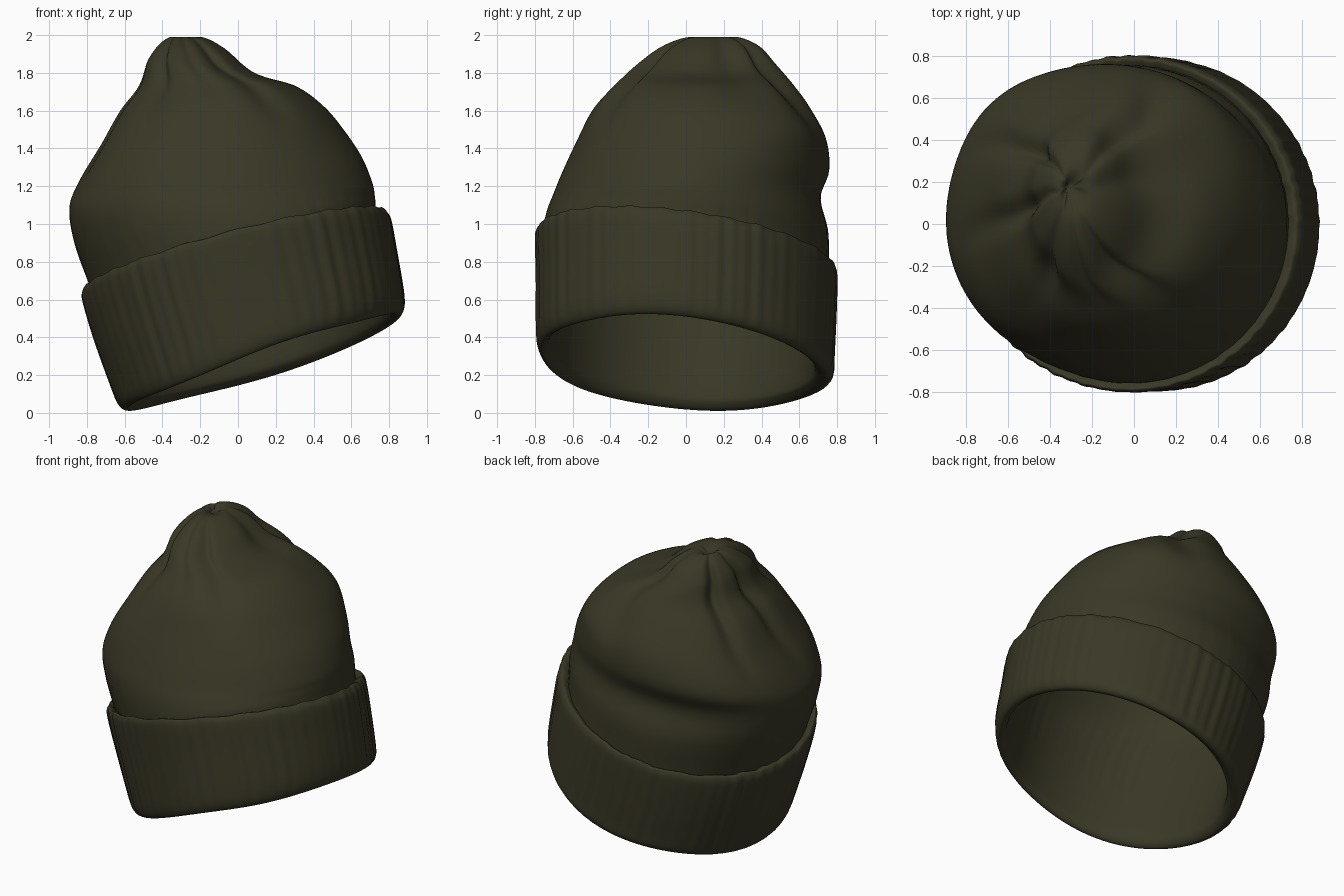
import bpy, bmesh
from math import sin, cos, pi, exp, radians

if "Cube" in bpy.data.objects:
    bpy.data.objects.remove(bpy.data.objects["Cube"], do_unlink=True)

wool = bpy.data.materials.new("dark olive wool")
wool.use_nodes = True
wool.diffuse_color = (0.042, 0.039, 0.019, 1)
bsdf = wool.node_tree.nodes["Principled BSDF"]
bsdf.inputs["Base Color"].default_value = wool.diffuse_color
bsdf.inputs["Roughness"].default_value = 0.9


def catmull(sections, steps):
    """Smoothly resample a list of section tuples; yields (position, section)."""
    last = len(sections) - 1
    for i in range(last):
        p = [sections[min(max(k, 0), last)] for k in (i - 1, i, i + 1, i + 2)]
        for s in range(steps):
            t = s / steps
            yield i + t, [b + 0.5 * t * (c - a + t * (2 * a - 5 * b + 4 * c - d
                          + t * (3 * (b - c) + d - a))) for a, b, c, d in zip(*p)]
    yield last, sections[-1]


def loft(name, sections, sides, steps, shape, cap_start=False, cap_end=False):
    """Skin tilted elliptical sections: (cx, cy, cz, rx, ry, slope x, slope y)."""
    bm = bmesh.new()
    rings = []
    for v, (cx, cy, cz, rx, ry, sx, sy) in catmull(sections, steps):
        ring = []
        for j in range(sides):
            a = 2 * pi * j / sides
            k, lift = shape(a, v)
            x, y = rx * k * cos(a), ry * k * sin(a)
            ring.append(bm.verts.new((cx + x, cy + y, cz + sx * x + sy * y + lift)))
        rings.append(ring)
    for low, high in zip(rings, rings[1:]):
        for j in range(sides):
            n = (j + 1) % sides
            bm.faces.new((low[j], low[n], high[n], high[j]))
    if cap_start:
        bm.faces.new(rings[0][::-1])
    if cap_end:
        bm.faces.new(rings[-1])
    mesh = bpy.data.meshes.new(name)
    bm.to_mesh(mesh)
    bm.free()
    mesh.materials.append(wool)
    for f in mesh.polygons:
        f.use_smooth = True
    obj = bpy.data.objects.new(name, mesh)
    bpy.context.collection.objects.link(obj)


def bell(x, width):
    return exp(-(x / width) ** 2)


def bump(a, degrees, width):
    return bell((a - radians(degrees) + pi) % (2 * pi) - pi, width)


def ramp(v, start, end):
    t = min(max((v - start) / (end - start), 0), 1)
    return t * t * (3 - 2 * t)


def ribs(a):
    return (sin(61 * a + 2 * sin(3 * a)) + 0.6 * sin(37 * a + 1)) * (0.6 + 0.4 * sin(5 * a))


# Crown, gathered into folds at an off-centre peak
CROWN = [
    (-0.01, 0, 0.80, 0.75, 0.755, 0.26, -0.13),
    (-0.03, 0, 0.88, 0.76, 0.755, 0.25, -0.13),
    (-0.07, 0.01, 1.02, 0.795, 0.745, 0.15, -0.07),
    (-0.09, 0.01, 1.15, 0.80, 0.715, 0.09, 0),
    (-0.095, 0.05, 1.29, 0.745, 0.695, 0.10, 0),
    (-0.08, 0.085, 1.46, 0.635, 0.645, 0.06, 0),
    (-0.09, 0.085, 1.615, 0.525, 0.56, 0.03, 0),
    (-0.115, 0.095, 1.735, 0.40, 0.46, 0, 0),
    (-0.20, 0.105, 1.84, 0.27, 0.36, -0.12, 0),
    (-0.245, 0.13, 1.94, 0.17, 0.25, -0.05, 0),
    (-0.275, 0.145, 1.99, 0.08, 0.12, 0, 0),
    (-0.30, 0.17, 1.96, 0.02, 0.02, 0, 0),
]
# Fold creases: direction in degrees, depth, angular width, section where they begin
CREASES = [(180, 0.15, 0.11, 3.5), (145, 0.15, 0.10, 3.5), (62, 0.18, 0.20, 4), (22, 0.24, 0.32, 5.3),
           (-65, 0.18, 0.18, 4.5), (-98, 0.09, 0.12, 5.5), (-138, 0.13, 0.13, 4.5)]
# Full shoulders: direction in degrees, height, angular width, section, spread
SHOULDERS = [(225, 0.085, 0.5, 4.9, 1.3), (138, 0.075, 0.45, 4.3, 1.8), (45, 0.03, 0.5, 5.5, 1)]


def crown_shape(a, v):
    k = 1 + 0.04 * ramp(v, 4, 8)
    for angle, depth, width, start in CREASES:
        k -= depth * bump(a + 0.05 * (v - 8), angle, width) * ramp(v, start, start + 4)
    for angle, height, width, level, spread in SHOULDERS:
        k += height * bump(a, angle, width) * bell(v - level, spread)
    # slouch: a fold overhanging a hollow at the back
    k += bump(a, 112, 0.6) * (0.025 * bell(v - 4.2, 0.7) - 0.035 * bell(v - 2.7, 0.6))
    return k + 0.002 * ribs(a) * (1 - ramp(v, 1, 4)), 0


loft("crown", CROWN, 160, 6, crown_shape, cap_end=True)

# Lining runs down inside the crown and continues into the folded cuff:
# inner wall, rounded rim, ribbed outside, lip tucked against the crown
LINING = [(-0.2, 0.1, 1.83, 0.02, 0.02, 0, 0)] + [
    (cx, cy, cz - 0.03, rx - 0.04, ry - 0.04, sx, sy)
    for cx, cy, cz, rx, ry, sx, sy in CROWN[8:0:-1]]
CUFF = [
    (0.05, -0.01, 0.58, 0.70, 0.705, 0.30, -0.13),
    (0.115, -0.02, 0.35, 0.68, 0.70, 0.335, -0.13),
    (0.128, -0.015, 0.29, 0.69, 0.715, 0.34, -0.13),
    (0.13, -0.01, 0.268, 0.725, 0.755, 0.34, -0.13),
    (0.122, -0.005, 0.305, 0.757, 0.785, 0.335, -0.13),
    (0.10, -0.005, 0.40, 0.775, 0.79, 0.325, -0.13),
    (0.04, 0, 0.62, 0.80, 0.795, 0.295, -0.13),
    (-0.005, 0, 0.80, 0.815, 0.80, 0.265, -0.13),
    (-0.018, 0, 0.85, 0.805, 0.795, 0.26, -0.13),
    (-0.022, 0, 0.865, 0.785, 0.78, 0.26, -0.13),
    (-0.02, 0, 0.84, 0.745, 0.745, 0.26, -0.13),
]
RIM = len(LINING) + 3


def cuff_shape(a, v):
    outside = ramp(v, RIM, RIM + 2)
    wavy_lip = 0.004 * ramp(v, RIM + 3, RIM + 5) * sin(23 * a + 3 * sin(2 * a))
    # the rim sags at the front and lifts at the back
    sag = (0.03 * bump(a, 125, 0.6) - 0.045 * bump(a, 240, 0.7) - 0.025 * bump(a, 310, 0.5))
    k = crown_shape(a, len(LINING) - v)[0] if v < len(LINING) else 1
    return k + 0.0045 * outside * ribs(a), wavy_lip + sag * bell(v - RIM, 2)


loft("cuff_and_lining", LINING + CUFF, 256, 4, cuff_shape, cap_start=True)
